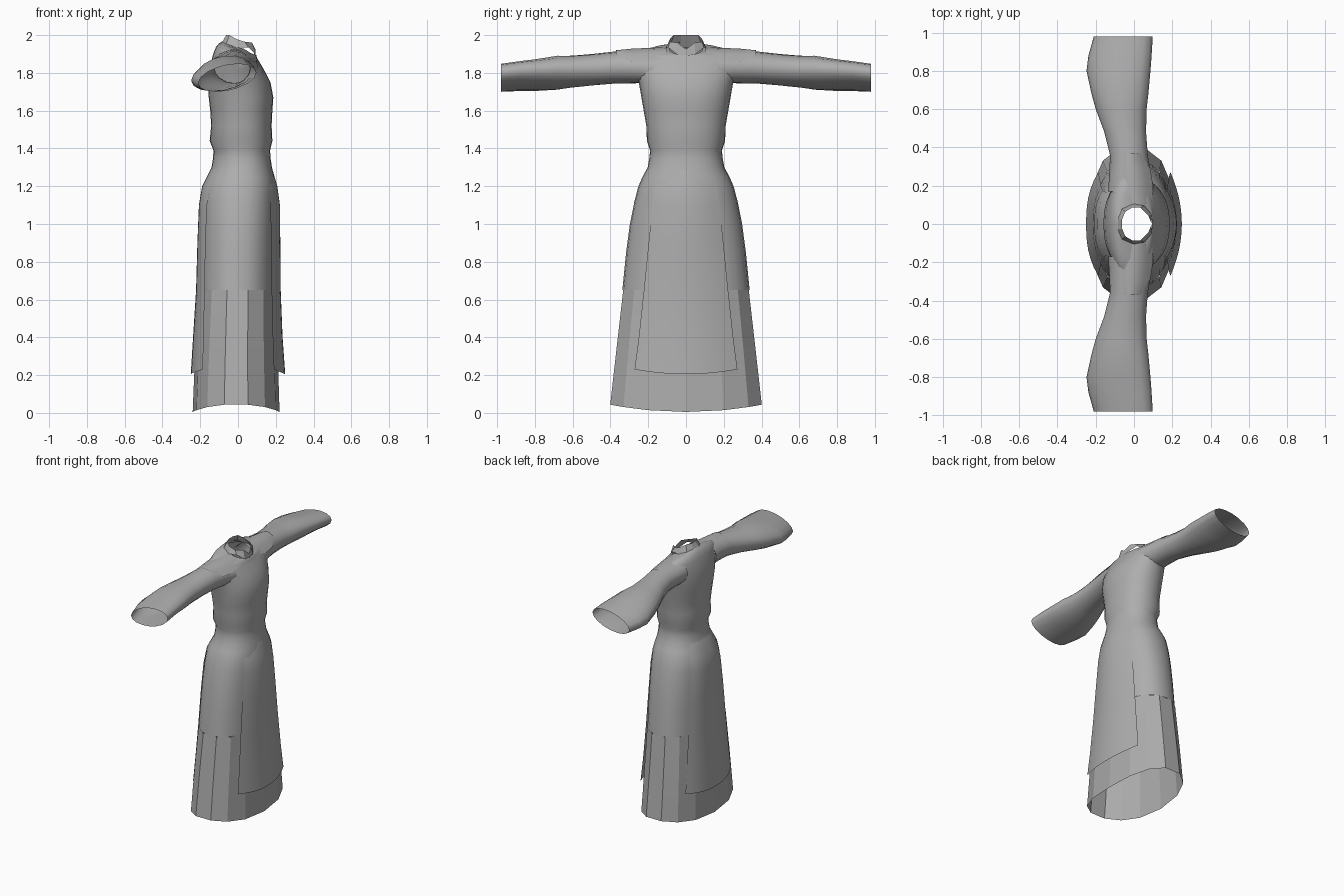
import bpy, bmesh, math

cloth = bpy.data.materials.new("grey cloth")
cloth.diffuse_color = (0.42, 0.42, 0.42, 1)


def spow(v, p):
    return math.copysign(abs(v) ** p, v)


def loft(name, rings, closed=True, angle=60):
    """Skin a list of point rings with quads; angle 0 keeps flat faces."""
    bm = bmesh.new()
    rows = [[bm.verts.new(p) for p in r] for r in rings]
    n = len(rows[0])
    for a, b in zip(rows, rows[1:]):
        for i in range(n if closed else n - 1):
            j = (i + 1) % n
            bm.faces.new((a[i], a[j], b[j], b[i]))
    bmesh.ops.recalc_face_normals(bm, faces=bm.faces)
    me = bpy.data.meshes.new(name)
    bm.to_mesh(me)
    bm.free()
    me.materials.append(cloth)
    ob = bpy.data.objects.new(name, me)
    bpy.context.collection.objects.link(ob)
    bpy.ops.object.select_all(action='DESELECT')
    bpy.context.view_layer.objects.active = ob
    ob.select_set(True)
    if angle:
        bpy.ops.object.shade_smooth_by_angle(angle=math.radians(angle))
    return ob


def body_ring(z, x0, x1, hw, n=28, tilt=0.0, sag=0.0, p=2.3):
    """Horizontal oval from x0 to x1, half width hw in y."""
    pts = []
    cx, rx = (x0 + x1) / 2, (x1 - x0) / 2
    for i in range(n):
        a = 2 * math.pi * i / n
        x = cx + rx * spow(math.cos(a), 2 / p)
        y = hw * spow(math.sin(a), 2 / p)
        pts.append((x, y, z - tilt * (x - cx) + sag * (y / hw) ** 2))
    return pts


# Lower skirt: flat faceted, open at the hem
loft("lower_skirt", [body_ring(z, a, b, w, 14, 0, s) for z, a, b, w, s in [
    (0.005, -0.24, 0.22, 0.41, 0.04),
    (0.20, -0.232, 0.214, 0.39, 0.02),
    (0.35, -0.225, 0.21, 0.375, 0),
    (0.52, -0.215, 0.205, 0.355, 0),
    (0.65, -0.208, 0.203, 0.34, 0)]], angle=0)

# Upper skirt, waist, bodice and shoulders up to the neck
loft("gown_body", [body_ring(z, a, b, w, 28, t, 0, p) for z, a, b, w, t, p in [
    (0.65, -0.206, 0.20, 0.337, 0, 2.3),
    (0.85, -0.20, 0.20, 0.317, 0, 2.3),
    (1.00, -0.195, 0.20, 0.297, 0, 2.3),
    (1.12, -0.19, 0.20, 0.273, 0, 2.3),
    (1.20, -0.18, 0.198, 0.252, 0, 2.3),
    (1.25, -0.162, 0.192, 0.23, 0, 2.2),
    (1.30, -0.14, 0.18, 0.203, 0, 2.2),
    (1.35, -0.132, 0.172, 0.194, 0, 2.2),
    (1.39, -0.13, 0.17, 0.19, 0, 2.2),
    (1.44, -0.15, 0.182, 0.207, 0, 2.2),
    (1.52, -0.142, 0.178, 0.21, 0, 2.2),
    (1.60, -0.147, 0.182, 0.224, 0, 2.2),
    (1.67, -0.155, 0.187, 0.236, 0, 2.2),
    (1.75, -0.16, 0.172, 0.25, 0, 2.2),
    (1.82, -0.15, 0.142, 0.275, 0.08, 2.1),
    (1.88, -0.13, 0.115, 0.30, 0.2, 2.0),
    (1.91, -0.115, 0.10, 0.26, 0.28, 2.0),
    (1.925, -0.10, 0.097, 0.18, 0.32, 2.0),
    (1.93, -0.085, 0.095, 0.09, 0.4, 2.0)]])


# Front and back overskirt panels, hanging just off the skirt
def panel(name, rows, power):
    rings = []
    for z, hw, mid, edge in rows:
        ring = []
        for i in range(13):
            t = i / 6 - 1
            lift = 0.025 * t * t if z < 0.3 else 0
            ring.append((mid + (edge - mid) * abs(t) ** power, hw * t, z + lift))
        rings.append(ring)
    loft(name, rings, closed=False)


panel("front_panel", [
    (0.205, 0.272, 0.25, 0.19), (0.40, 0.25, 0.236, 0.184),
    (0.65, 0.223, 0.226, 0.178), (0.90, 0.198, 0.224, 0.175),
    (1.10, 0.177, 0.222, 0.172), (1.20, 0.165, 0.208, 0.163),
    (1.29, 0.15, 0.182, 0.125)], 2.0)
panel("back_panel", [
    (0.205, 0.272, -0.25, -0.186), (0.40, 0.25, -0.238, -0.182),
    (0.65, 0.223, -0.222, -0.176), (0.90, 0.198, -0.215, -0.172),
    (1.10, 0.177, -0.207, -0.164), (1.20, 0.165, -0.19, -0.148),
    (1.29, 0.15, -0.145, -0.10)], 2.6)


# Sleeves: tilted ovals along y, open at the cuff
def sleeve_ring(y, x0, x1, z0, z1, shear, n=16):
    cx, rx, cz = (x0 + x1) / 2, (x1 - x0) / 2, (z0 + z1) / 2
    rz = math.sqrt(max(((z1 - z0) / 2) ** 2 - (shear * rx) ** 2, 0.0016))
    return [(cx + rx * math.cos(a), y, cz + rz * math.sin(a) + shear * rx * math.cos(a))
            for a in (2 * math.pi * i / n for i in range(n))]


for side, label in ((1, "left"), (-1, "right")):
    loft(label + "_sleeve", [sleeve_ring(side * y, *r) for y, *r in [
        (0.17, -0.135, 0.11, 1.735, 1.925, -0.1),
        (0.25, -0.13, 0.09, 1.745, 1.922, -0.05),
        (0.36, -0.125, 0.072, 1.745, 1.915, 0),
        (0.48, -0.155, 0.063, 1.735, 1.902, 0.05),
        (0.60, -0.20, 0.066, 1.722, 1.892, 0.1),
        (0.68, -0.222, 0.075, 1.71, 1.892, 0.14),
        (0.80, -0.248, 0.086, 1.704, 1.872, 0.17),
        (0.88, -0.238, 0.092, 1.704, 1.862, 0.18),
        (0.98, -0.21, 0.098, 1.70, 1.848, 0.18)]])
    # Short cap overlapping the sleeve top at the shoulder
    rings = []
    for y, x0, x1, top, drop in [(0.10, -0.10, 0.095, 1.935, 0.06),
                                 (0.20, -0.125, 0.10, 1.932, 0.075),
                                 (0.29, -0.118, 0.085, 1.928, 0.07),
                                 (0.37, -0.07, 0.035, 1.92, 0.02)]:
        rings.append([((x0 + x1) / 2 + (x1 - x0) / 2 * t, side * y,
                       top - drop * t * t) for t in (-1, -0.66, -0.33, 0, 0.33, 0.66, 1)])
    loft(label + "_shoulder_cap", rings, closed=False)

# Stand collar with a notch at the front centre
half = [(0.092, 0.0, 1.862, 0.092, 0.0, 1.925),
        (0.092, 0.05, 1.90, 0.075, 0.045, 1.96),
        (0.055, 0.095, 1.935, 0.035, 0.085, 1.965),
        (0.0, 0.105, 1.935, -0.01, 0.085, 1.98),
        (-0.07, 0.085, 1.935, -0.045, 0.065, 2.0),
        (-0.10, 0.03, 1.935, -0.062, 0.025, 2.0)]
full = half + [(a, -b, c, d, -e, f) for a, b, c, d, e, f in half[:0:-1]]
loft("collar", [[q[:3] for q in full], [q[3:] for q in full]], angle=0)
